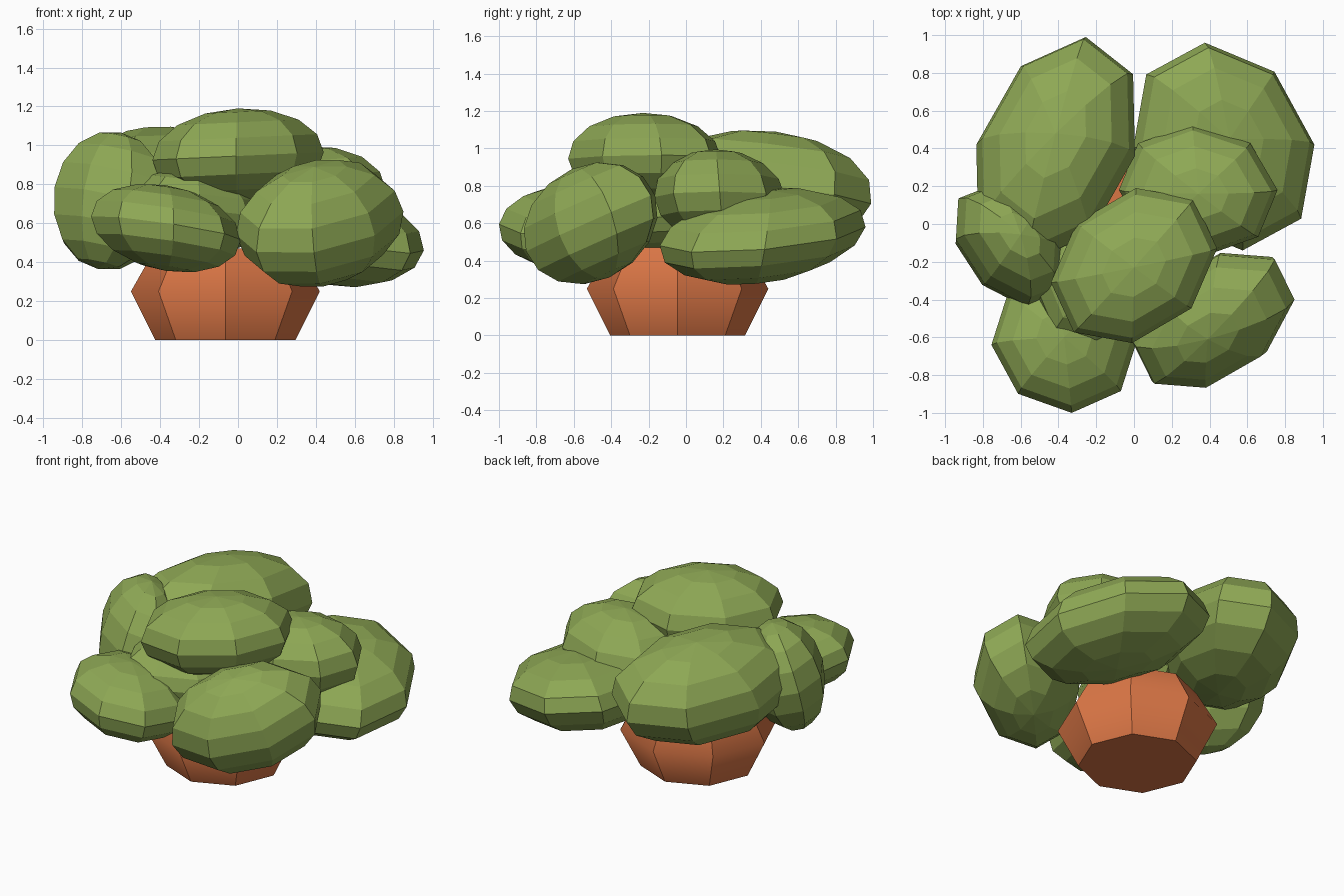
import bpy, bmesh
from mathutils import Matrix, Vector

if "Cube" in bpy.data.objects:
    bpy.data.objects.remove(bpy.data.objects["Cube"])


def material(name, rgb):
    m = bpy.data.materials.new(name)
    m.diffuse_color = (*rgb, 1)
    m.use_nodes = True
    m.node_tree.nodes["Principled BSDF"].inputs["Base Color"].default_value = m.diffuse_color
    return m


leaf = material("leaf_green", (0.27, 0.39, 0.09))
clay = material("terracotta", (0.70, 0.18, 0.06))


def finish(bm, name, mat):
    bmesh.ops.recalc_face_normals(bm, faces=bm.faces)
    me = bpy.data.meshes.new(name)
    bm.to_mesh(me)
    bm.free()
    me.materials.append(mat)
    ob = bpy.data.objects.new(name, me)
    bpy.context.collection.objects.link(ob)
    return ob


def clump(name, centre, u, v, w):
    """Eight-sided sphere squashed and tilted: u, v span its equator, w is its pole."""
    bm = bmesh.new()
    bmesh.ops.create_uvsphere(bm, u_segments=8, v_segments=8, radius=1)
    m = Matrix((u, v, w)).transposed().to_4x4()
    m.translation = Vector(centre)
    bmesh.ops.transform(bm, matrix=m, verts=bm.verts)
    return finish(bm, name, leaf)


# Pot: two octagonal frustums meeting at the widest ring
bm = bmesh.new()
for z, depth, r1, r2 in ((0.125, 0.25, 0.36, 0.485), (0.36, 0.22, 0.485, 0.36)):
    bmesh.ops.create_cone(bm, cap_ends=True, segments=8, radius1=r1, radius2=r2,
                          depth=depth, matrix=Matrix.Translation((-0.065, -0.045, z)))
# drop the hidden caps at the widest ring and weld
inner = [f for f in bm.faces if len(f.verts) == 8 and abs(f.calc_center_median().z - 0.25) < 0.01]
bmesh.ops.delete(bm, geom=inner, context='FACES_ONLY')
bmesh.ops.remove_doubles(bm, verts=bm.verts, dist=0.005)
# the wall is smooth across the widest ring, sharp on all other edges
for f in bm.faces:
    f.smooth = True
for e in bm.edges:
    e.smooth = all(abs(p.co.z - 0.25) < 0.01 for p in e.verts)
finish(bm, "pot", clay)

# Foliage clumps
clump("back_left_foliage", (-0.415, 0.39, 0.775),
      (0.16, 0.60, -0.07), (0.42, -0.03, 0.04), (0.0, 0.09, 0.315))
clump("back_right_foliage", (0.475, 0.41, 0.53),
      (-0.10, 0.55, 0.05), (0.48, 0.01, -0.07), (0.03, 0.04, 0.245))
clump("middle_right_foliage", (0.34, 0.18, 0.74),
      (-0.03, 0.35, 0.0), (0.42, 0.0, 0.03), (0.0, -0.02, 0.255))
clump("front_right_foliage", (0.42, -0.51, 0.60),
      (0.03, 0.345, 0.15), (0.43, 0.11, 0.06), (-0.03, -0.10, 0.29))
clump("front_left_foliage", (-0.37, -0.63, 0.575),
      (0.04, -0.37, 0.02), (-0.385, -0.01, 0.06), (0.0, 0.03, 0.22))
clump("side_left_foliage", (-0.66, -0.115, 0.715),
      (-0.27, 0.25, 0.04), (-0.13, -0.20, 0.06), (0.06, 0.06, 0.35))
clump("top_foliage", (0.0, -0.22, 0.945),
      (0.01, 0.41, 0.0), (0.44, 0.09, 0.02), (0.0, -0.01, 0.245))
clump("inner_foliage", (-0.19, -0.27, 0.67),
      (0.0, 0.37, 0.0), (0.34, 0.08, -0.04), (-0.02, 0.0, 0.21))
